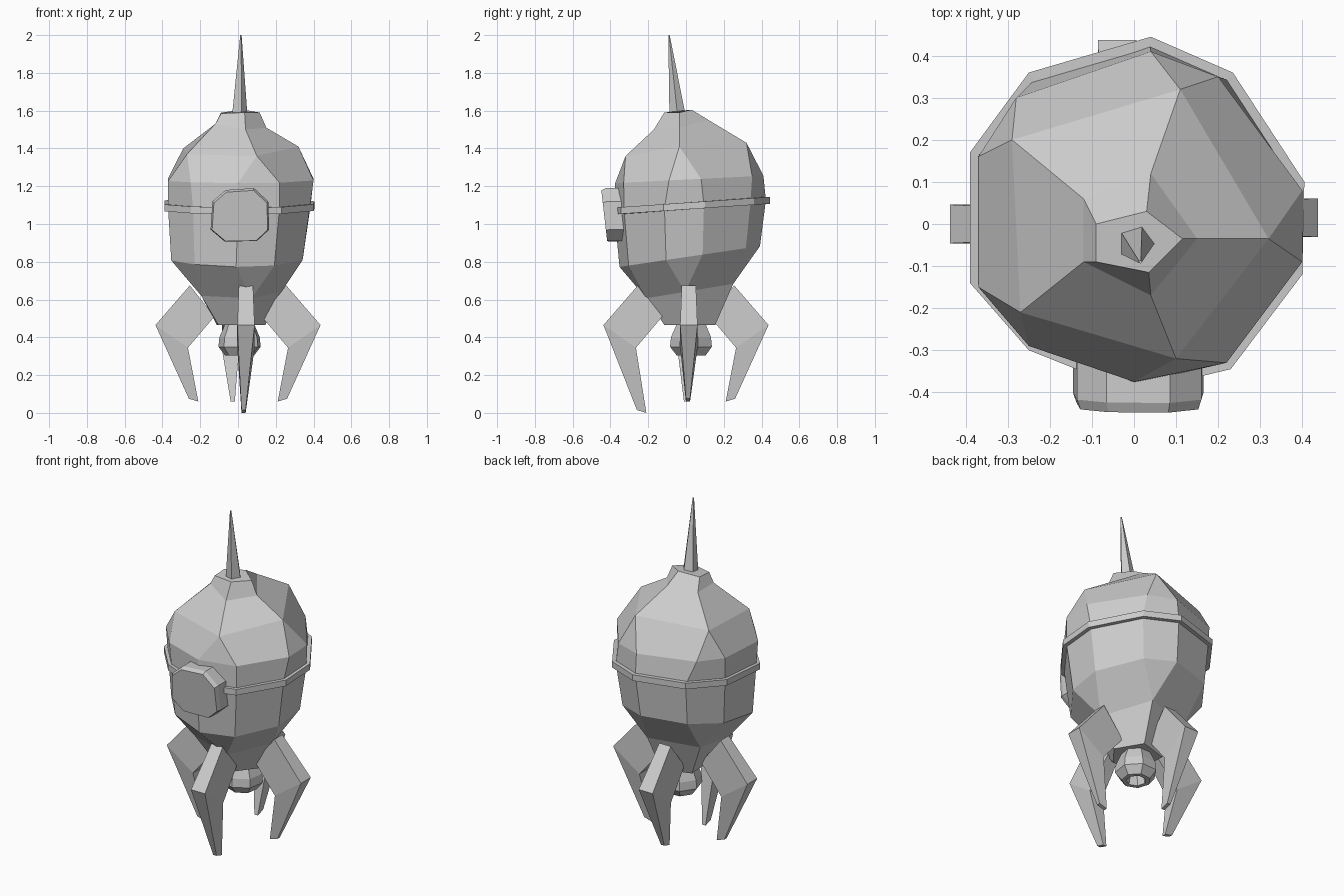
import bpy, bmesh, math
from mathutils import Vector

cube = bpy.data.objects.get("Cube")
if cube:
    bpy.data.objects.remove(cube, do_unlink=True)

grey = bpy.data.materials.new("plain_grey")
grey.use_nodes = True
colour = (0.6, 0.6, 0.6, 1)
grey.diffuse_color = colour
grey.node_tree.nodes["Principled BSDF"].inputs["Base Color"].default_value = colour


def loft(name, rings, loop=False):
    """Skin a stack of equal-length point rings; cap the ends or join them in a loop."""
    bm = bmesh.new()
    rows = [[bm.verts.new(p) for p in ring] for ring in rings]
    pairs = list(zip(rows, rows[1:]))
    if loop:
        pairs.append((rows[-1], rows[0]))
    else:
        bm.faces.new(rows[0][::-1])
        bm.faces.new(rows[-1])
    n = len(rows[0])
    for low, high in pairs:
        for i in range(n):
            j = (i + 1) % n
            bm.faces.new((low[i], low[j], high[j], high[i]))
    bmesh.ops.remove_doubles(bm, verts=bm.verts, dist=0.0005)
    bmesh.ops.recalc_face_normals(bm, faces=bm.faces)
    mesh = bpy.data.meshes.new(name)
    bm.to_mesh(mesh)
    bm.free()
    mesh.materials.append(grey)
    obj = bpy.data.objects.new(name, mesh)
    bpy.context.collection.objects.link(obj)
    return obj


def doubled(points):
    """Repeat each corner so a pentagon can meet a ten-sided ring."""
    return [p for p in points for _ in range(2)]


def polygon(x, y, z, r, n, turn=0.0):
    return [(x + r * math.cos(turn + math.tau * i / n),
             y + r * math.sin(turn + math.tau * i / n), z) for i in range(n)]


def tilted(outline, scale, z, tilt, shift=0.0):
    """Scale a flat outline and lean it back."""
    return [(x * scale + shift, y * scale, z + tilt * y) for x, y in outline]


# Body: ten-sided waist, narrowing to five corners above and below
waist = [(.40, -.09), (.40, .08), (.20, .35), (.04, .41), (-.28, .30),
         (-.37, .16), (-.37, -.15), (-.25, -.29), (0, -.375), (.22, -.33)]
girth = [(.40, -.12), (.405, .10), (.235, .36), (.04, .445), (-.25, .36),
         (-.39, .17), (-.39, -.14), (-.25, -.30), (0, -.40), (.23, -.345)]
shoulder = [(.32, -.035, 1.41), (.11, .32, 1.43), (-.29, .20, 1.40),
            (-.27, -.21, 1.37), (.10, -.32, 1.36)]
crown = [(.15, -.035, 1.51), (.04, .12, 1.55), (-.12, .06, 1.53),
         (-.12, -.09, 1.53), (.04, -.17, 1.50)]
rim = [(.115, -.035, 1.59), (.03, .03, 1.605), (-.09, 0, 1.59),
       (-.09, -.09, 1.585), (.035, -.115, 1.59)]
hip = [(x * .72, y * .72 + .02, .645 + .12 * y) for x, y, z in shoulder]
base = [(x * .42 + .01, y * .42 + .02, .465) for x, y, z in shoulder]
loft("body", [doubled(base), doubled(hip),
              tilted(girth, .88, .825, .13, -.01), tilted(girth, .95, 1.095, .068),
              tilted(waist, 1, 1.235, .05),
              doubled(shoulder), doubled(crown), doubled(rim)])

# Belt: tilted square-section hoop
loft("belt", [tilted(girth, s, 1.095 + dz, .068)
              for s, dz in ((.92, -.018), (1, -.018), (1, .018), (.92, .018))],
     loop=True)

# Spike on the crown
loft("nose_spike", [polygon(.005, -.045, 1.575, .045, 5),
                    polygon(.015, -.09, 2, .004, 5)])

# Porthole: tilted, slightly tapered octagonal block
octagon = [(-.16, -.08), (-.085, -.143), (.085, -.14), (.15, -.08),
           (.145, .07), (.07, .14), (-.08, .13), (-.15, .07)]


def porthole_ring(scale, y, drop):
    return [(.015 + x * scale, y - .11 * z, 1.05 - drop + z * scale)
            for x, z in octagon]


loft("porthole", [porthole_ring(1, -.30, 0), porthole_ring(1, -.41, 0),
                  porthole_ring(.95, -.433, .005)])

# Exhaust nozzle with a hollow mouth
loft("nozzle", [polygon(.01, .03, z, r, 7, .3) for z, r in
                ((.36, .045), (.305, .055), (.305, .08), (.35, .115),
                 (.40, .11), (.48, .075))])

# Fins: hip, knee and foot sections, each with inner and outer (reach, height) and thickness
fin_sections = [((.125, .51), (.255, .675), .075),
                ((.265, .345), (.437, .465), .092),
                ((.21, .06), (.26, .075), .022)]


def fin(name, angle, shift, drop=0.0):
    out = Vector((math.cos(angle), math.sin(angle), 0))
    side = Vector((-out.y, out.x, 0))
    rings = []
    for inner, outer, thick in fin_sections:
        foot = inner[1] < .1
        slide = shift * (.7 if foot else 1)
        ring = []
        for (reach, z), sign in ((inner, -.5), (outer, -.5), (outer, .5), (inner, .5)):
            p = out * reach + side * (slide + sign * thick)
            ring.append((p.x, p.y, z - (drop if foot else 0)))
        rings.append(ring)
    loft(name, rings)


fin("left_fin", 0, .015)
fin("back_fin", math.pi / 2, .04)
fin("right_fin", math.pi, 0)
fin("front_fin", -math.pi / 2, .042, .06)
